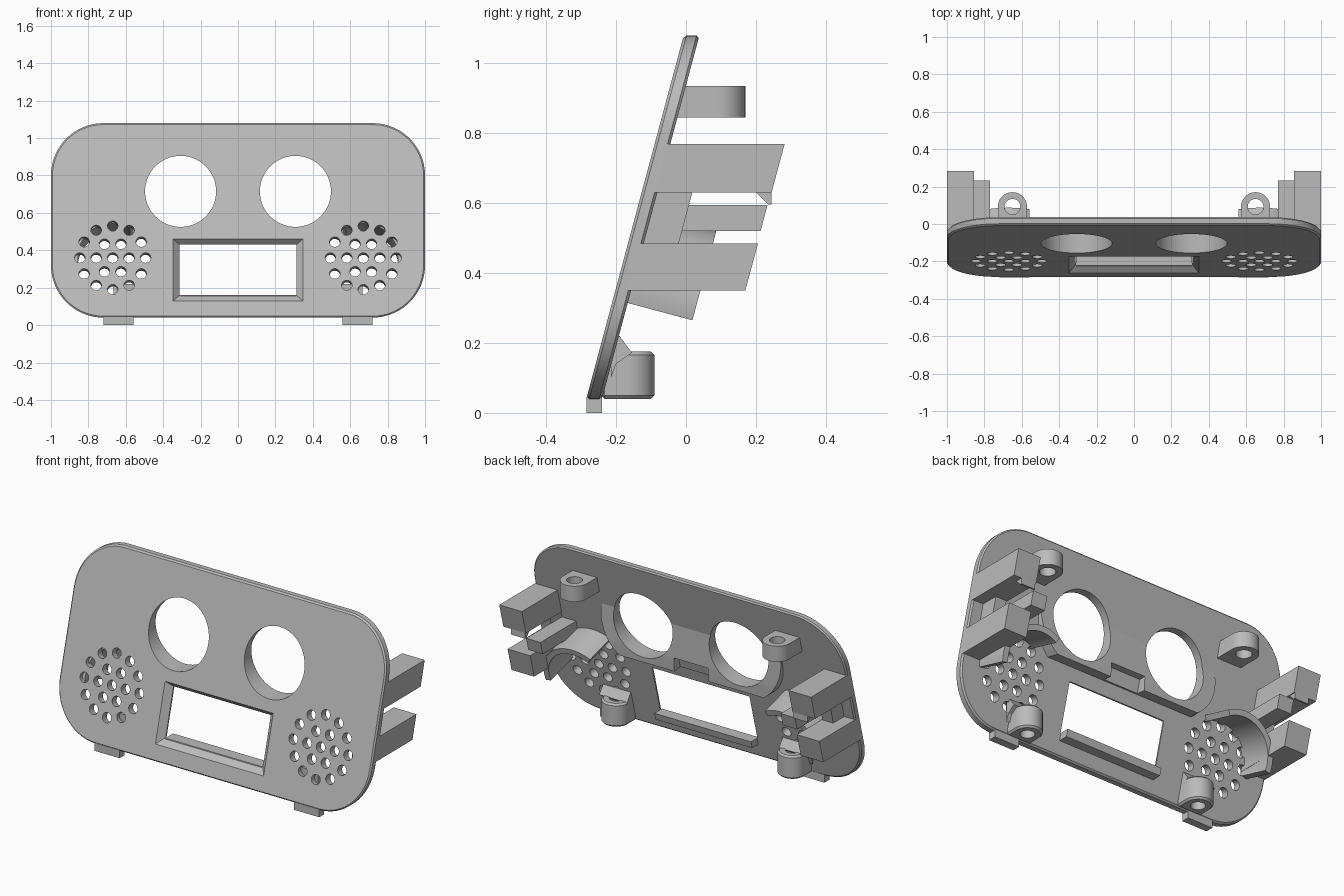
import bpy, bmesh, math
from math import sin, cos, radians, pi

if "Cube" in bpy.data.objects:
    bpy.data.objects.remove(bpy.data.objects["Cube"])

grey = bpy.data.materials.new("plain grey")
grey.use_nodes = True
grey.diffuse_color = (0.5, 0.5, 0.5, 1)
grey.node_tree.nodes["Principled BSDF"].inputs["Base Color"].default_value = (0.5, 0.5, 0.5, 1)

TILT = radians(15)
THICK = 0.045


def lean(x, y, z):
    """Point measured y behind the leaning front face."""
    return (x, y - 0.296 + math.tan(TILT) * z, z)


def square_on(x, v, d, z):
    """Point on an axis perpendicular to the panel through height z."""
    _, y0, _ = lean(0, 0, z)
    return (x, y0 + v * sin(TILT) + d * cos(TILT), z + v * cos(TILT) - d * sin(TILT))


def solid(name, lofts):
    """Mesh made of closed lofts, each a list of matching rings."""
    bm = bmesh.new()
    for rings in lofts:
        vs = [[bm.verts.new(p) for p in ring] for ring in rings]
        n = len(vs[0])
        for a, b in zip(vs, vs[1:]):
            for i in range(n):
                j = (i + 1) % n
                bm.faces.new((a[i], a[j], b[j], b[i]))
        bm.faces.new(vs[0])
        bm.faces.new(vs[-1])
    bmesh.ops.recalc_face_normals(bm, faces=bm.faces)
    mesh = bpy.data.meshes.new(name)
    bm.to_mesh(mesh)
    bm.free()
    mesh.materials.append(grey)
    ob = bpy.data.objects.new(name, mesh)
    bpy.context.collection.objects.link(ob)
    return ob


def boolean(ob, cutter, operation="DIFFERENCE"):
    mod = ob.modifiers.new("cut", "BOOLEAN")
    mod.object, mod.operation, mod.solver = cutter, operation, "EXACT"
    bpy.context.view_layer.objects.active = ob
    bpy.ops.object.modifier_apply(modifier=mod.name)
    bpy.data.objects.remove(cutter)


def circle(cx, cy, r, n=48, start=0, end=2 * pi):
    steps = n if end - start >= 2 * pi else n - 1
    return [(cx + r * cos(start + (end - start) * i / steps),
             cy + r * sin(start + (end - start) * i / steps)) for i in range(n)]


def rounded(w, z0, z1, r):
    pts = []
    for k, (cx, cz) in enumerate([(w - r, z1 - r), (r - w, z1 - r), (r - w, z0 + r), (w - r, z0 + r)]):
        pts += circle(cx, cz, r, 16, k * pi / 2, (k + 1) * pi / 2)
    return pts


def rect(x0, x1, z0, z1):
    return [(x0, z0), (x1, z0), (x1, z1), (x0, z1)]


def leaning(outline, y):
    return [lean(x, y, z) for x, z in outline]


def lean_box(name, x0, x1, y0, y1, z0, z1):
    r = rect(x0, x1, z0, z1)
    return solid(name, [[leaning(r, y0), leaning(r, y1)]])


def prism(name, profile, x0, x1):
    return solid(name, [[[(x, y, z) for y, z in profile] for x in (x0, x1)]])


def upright(name, plan, z0, z1):
    return solid(name, [[[(x, y, z) for x, y in plan] for z in (z0, z1)]])


def eye_cutter():
    return solid("eye_cutter", [[[(x, y, z) for x, z in circle(s * 0.307, 0.715, 0.19, 64)]
                                 for y in (-1, 1)] for s in (-1, 1)])


# Leaning front panel with a fine chamfer
edge = 0.008
small = rounded(1 - edge, 0.04 + edge, 1.08 - edge, 0.272)
full = rounded(1, 0.04, 1.08, 0.28)
panel = solid("front_panel", [[leaning(small, 0), leaning(full, edge),
                               leaning(full, THICK - edge), leaning(small, THICK)]])
boolean(panel, eye_cutter())

# Bevelled display window
wide, tight = rect(-0.347, 0.347, 0.13, 0.46), rect(-0.312, 0.312, 0.16, 0.43)
wider = rect(-0.354, 0.354, 0.124, 0.466)
boolean(panel, solid("window_cutter", [[leaning(wider, -0.007), leaning(wide, 0),
                                        leaning(tight, 0.036), leaning(tight, 0.2)]]))

# Speaker grilles: a centre hole and two rings
holes = []
for s in (-1, 1):
    spots = [(0, 0)] + circle(0, 0, 0.088, 6) + circle(0, 0, 0.176, 12)
    for u, v in spots:
        holes.append([[square_on(x, w, d, 0.36) for x, w in circle(s * 0.67 + u, v, 0.028, 20)]
                      for d in (-0.1, 0.1)])
boolean(panel, solid("grille_cutter", holes))

# Thickened wedge behind the eye openings, notched in the middle
wedge = prism("eye_surround", [(-0.13, 0.505), (-0.05, 0.495), (-0.045, 0.57),
                               (-0.045, 0.77), (-0.075, 0.77)], -0.6, 0.6)
hull = (circle(0.307, 0.715, 0.27, 32, -pi / 2, pi / 2)
        + circle(-0.307, 0.715, 0.27, 32, pi / 2, 3 * pi / 2))
boolean(wedge, solid("hull_cutter", [[[(x, y, z) for x, z in hull] for y in (-1, 1)]]), "INTERSECT")
boolean(wedge, eye_cutter())
boolean(wedge, lean_box("notch_cutter", -0.11, 0.11, THICK + 0.012, 0.3, 0.4, 0.575))

# Sill under the window
lean_box("window_sill", -0.31, 0.31, 0.03, 0.1, 0.12, 0.16)

for side, s in (("left", 1), ("right", -1)):
    # Foot
    solid(side + "_foot", [[[(s * x, y, z) for x, y in rect(0.56, 0.72, -0.285, -0.24)]
                            for z in (0, 0.046)]])

    # Screw bosses: rounded lugs with a through hole
    for level, x, y, base, z0, z1, hole in (("upper", 0.65, 0.092, -0.032, 0.845, 0.935, 0.042),
                                            ("lower", 0.565, -0.168, -0.243, 0.04, 0.175, 0.038)):
        plan = [(s * x + 0.078, base)] + circle(s * x, y, 0.078, 24, 0, pi) + [(s * x - 0.078, base)]
        boss = upright(f"{side}_{level}_boss", plan, z0, z1)
        if level == "lower":
            mod = boss.modifiers.new("soft edge", "BEVEL")
            mod.width, mod.segments, mod.limit_method = 0.01, 1, "ANGLE"
            mod.angle_limit = radians(60)
            bpy.context.view_layer.objects.active = boss
            bpy.ops.object.modifier_apply(modifier=mod.name)
        boolean(boss, upright("hole_cutter", circle(s * x, y, hole, 32), z0 - 0.1, z1 + 0.1))
    gusset = [(-0.215, 0.1), (-0.215, 0.22), (-0.19, 0.22), (-0.155, 0.172), (-0.2, 0.14)]
    prism(side + "_boss_gusset", gusset, s * 0.487, s * 0.665)

    # Speaker retaining arch, square to the panel
    arc = (circle(0.67, 0, 0.22, 32, radians(-12), radians(120))
           + circle(0.67, 0, 0.187, 32, radians(-12), radians(120))[::-1])
    solid(side + "_speaker_arch", [[[square_on(s * x, v, d, 0.37) for x, v in arc]
                                    for d in (0.025, 0.235)]])

    # Side clip: two outer arms, an inner arm and the web that joins them
    for part, x0, x1, y1, z0, z1 in (("upper_arm", 0.855, 1, 0.372, 0.63, 0.77),
                                     ("lower_arm", 0.855, 1, 0.372, 0.35, 0.485),
                                     ("inner_arm", 0.77, 0.862, 0.37, 0.52, 0.595),
                                     ("clip_web", 0.86, 0.93, 0.145, 0.48, 0.635)):
        lean_box(f"{side}_{part}", s * x0, s * x1, 0.025, y1, z0, z1)
    prism(side + "_clip_hook", [(0.2, 0.632), (0.245, 0.632), (0.245, 0.597), (0.235, 0.597)],
          s * 0.86, s * 0.95)

# Smooth curved walls, crisp edges
for ob in bpy.context.scene.objects:
    ob.select_set(ob.type == "MESH")
bpy.context.view_layer.objects.active = panel
bpy.ops.object.shade_smooth_by_angle(angle=radians(30))
